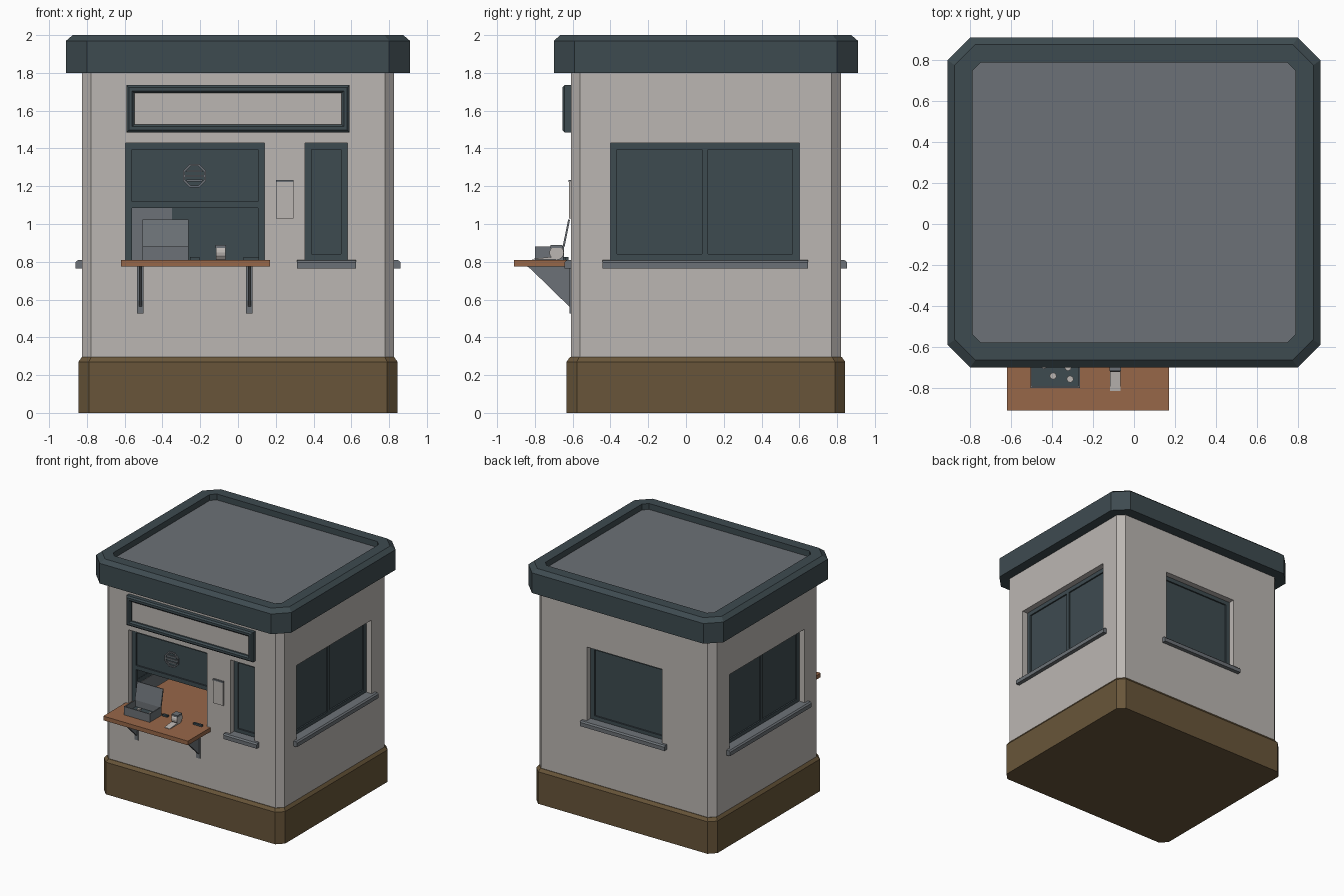
import bpy, bmesh, math
from mathutils import Matrix, Vector

cube = bpy.data.objects.get("Cube")
if cube:
    bpy.data.objects.remove(cube, do_unlink=True)


def material(name, r, g, b):
    m = bpy.data.materials.new(name)
    m.use_nodes = True
    col = [(c / 255) ** 2.2 for c in (r, g, b)] + [1]
    m.diffuse_color = col
    m.node_tree.nodes["Principled BSDF"].inputs["Base Color"].default_value = col
    return m


PLASTER = material("pale plaster", 186, 181, 177)
SLATE = material("dark slate", 64, 76, 81)
GREY = material("metal grey", 108, 113, 118)
BROWN = material("plinth brown", 104, 86, 60)
WOOD = material("counter wood", 150, 103, 74)
CY = 0.105  # middle of the building in depth


def finish(name, bm, mats, M=Matrix()):
    bmesh.ops.recalc_face_normals(bm, faces=bm.faces)
    bm.transform(M)
    me = bpy.data.meshes.new(name)
    bm.to_mesh(me)
    bm.free()
    for m in mats:
        me.materials.append(m)
    ob = bpy.data.objects.new(name, me)
    bpy.context.collection.objects.link(ob)
    return ob


def loft(name, rings, mats, M=Matrix()):
    """Skin a list of point rings; the last cap takes the last material."""
    bm = bmesh.new()
    loops = [[bm.verts.new(p) for p in ring] for ring in rings]
    n = len(loops[0])
    for a, b in zip(loops, loops[1:]):
        for i in range(n):
            j = (i + 1) % n
            bm.faces.new((a[i], a[j], b[j], b[i]))
    bm.faces.new(loops[0])
    bm.faces.new(loops[-1]).material_index = len(mats) - 1
    return finish(name, bm, mats, M)


def boxes(name, spans, mat, M=Matrix()):
    bm = bmesh.new()
    for x0, x1, y0, y1, z0, z1 in spans:
        T = Matrix.Translation(((x0 + x1) / 2, (y0 + y1) / 2, (z0 + z1) / 2))
        S = Matrix.Diagonal((x1 - x0, y1 - y0, z1 - z0, 1))
        bmesh.ops.create_cube(bm, size=1, matrix=T @ S)
    return finish(name, bm, [mat], M)


def extrude(name, profile, x0, x1, mat, M=Matrix()):
    """Extrude a (y, z) profile along x."""
    return loft(name, [[(x, y, z) for y, z in profile] for x in (x0, x1)], [mat], M)


def octagon(hx, hy, c, z):
    return [(x, y + CY, z) for x, y in (
        (hx - c, -hy), (hx, c - hy), (hx, hy - c), (hx - c, hy),
        (c - hx, hy), (-hx, hy - c), (-hx, c - hy), (c - hx, -hy))]


def tower(name, hx, hy, levels, mats):
    return loft(name, [octagon(hx - i, hy - i, c, z) for z, i, c in levels], mats)


# Plinth, walls and roof
tower("plinth", .845, .738, [(0, 0, .055), (.27, 0, .055), (.295, .018, .05)], [BROWN])
body = tower("walls", .827, .715, [(.28, 0, .05), (1.81, 0, .05)], [PLASTER, GREY])
body.data.polygons.foreach_set("material_index", [0] * len(body.data.polygons))
tower("roof", .91, .805, [(1.8, 0, .11), (1.97, 0, .11), (2, .035, .1),
                          (2, .122, .04), (1.95, .122, .04)], [SLATE, GREY])

# Wall frames: local x runs along the wall, local -y points outwards
FRONT = Matrix.Translation((0, CY - .715, 0))
BACK = Matrix.Translation((0, CY + .715, 0)) @ Matrix.Rotation(math.pi, 4, 'Z')
RIGHT = Matrix.Translation((.827, 0, 0)) @ Matrix.Rotation(math.pi / 2, 4, 'Z')
LEFT = Matrix.Translation((-.827, 0, 0)) @ Matrix.Rotation(-math.pi / 2, 4, 'Z')
Z0, Z1, BAR = .80, 1.43, .035
openings = [("service_window", FRONT, -.595, .14), ("narrow_window", FRONT, .355, .58),
            ("back_window", BACK, -.35, .35), ("side_window_a", RIGHT, -.40, .60),
            ("side_window_b", LEFT, -.60, .40)]

# Hollow room and window openings cut from the walls
cutters = [boxes("room_cutter", [(-.75, .75, CY - .638, CY + .638, .32, 1.78)], GREY)]
cutters += [boxes(n + "_cutter", [(a, b, -.05, .12, Z0, Z1)], PLASTER, M)
            for n, M, a, b in openings]
bpy.context.view_layer.objects.active = body
for c in cutters:
    mod = body.modifiers.new("cut", 'BOOLEAN')
    mod.operation = 'DIFFERENCE'
    mod.solver = 'EXACT'
    mod.object = c
    bpy.ops.object.modifier_apply(modifier=mod.name)
for c in cutters:
    bpy.data.objects.remove(c, do_unlink=True)
for p in body.data.polygons:
    pts = [body.data.vertices[v].co for v in p.vertices]
    p.material_index = int(all(abs(v.x) < .752 and abs(v.y - CY) < .64 for v in pts))

# Window frames, panes and sills
SILL = [(.05, .765), (-.033, .765), (-.033, .797), (-.022, .808), (.05, .81)]
for name, M, a, b in openings:
    f0, f1 = .05, .075
    bars = [(a, a + BAR, f0, f1, Z0, Z1), (b - BAR, b, f0, f1, Z0, Z1),
            (a + BAR, b - BAR, f0, f1, Z1 - BAR, Z1)]
    pane_bottom = Z0
    if name == "service_window":
        pane_bottom = 1.09
        bars.append((a + BAR, b - BAR, f0, f1, 1.085, 1.12))
    else:
        bars.append((a + BAR, b - BAR, f0, f1, Z0, Z0 + .04))
        extrude(name + "_sill", SILL, a - .042, b + .045, GREY, M)
    if name.startswith("side"):
        mid = (a + b) / 2
        bars.append((mid - .016, mid + .016, f0, f1, Z0 + .04, Z1 - BAR))
    boxes(name + "_frame", bars, SLATE, M)
    boxes(name + "_pane", [(a + .01, b - .01, .062, .073, pane_bottom, Z1 - .01)], SLATE, M)

# Speaker grille on the upper service pane


def ring8(r, y):
    return [Vector((-.23 + r * math.cos(t), y, 1.255 + r * math.sin(t)))
            for t in [math.pi / 8 + k * math.pi / 4 for k in range(8)]]


loft("speaker_rim", [ring8(.067, .062), ring8(.067, .05), ring8(.055, .05),
                     ring8(.055, .06)], [GREY, SLATE], FRONT)
boxes("speaker_bars", [(-.23 - w, -.23 + w, .052, .062, z - .005, z + .005)
                       for z, w in ((1.28, .042), (1.255, .05), (1.23, .042))], GREY, FRONT)


# Sign box above the windows
def sign_ring(i, y):
    return [(-.59 + i, y, 1.485 + i), (.59 - i, y, 1.485 + i),
            (.59 - i, y, 1.735 - i), (-.59 + i, y, 1.735 - i)]


loft("sign_box", [sign_ring(i, y) for i, y in (
    (0, 0), (0, -.033), (.012, -.045), (.03, -.045), (.042, -.033), (.042, -.018))],
    [SLATE, PLASTER], FRONT)

# Notice sheet with its clip
boxes("notice_sheet", [(.2, .295, -.01, 0, 1.03, 1.225)], PLASTER, FRONT)
boxes("notice_clip", [(.2, .295, -.013, 0, 1.222, 1.234)], GREY, FRONT)

# Counter and brackets
boxes("counter", [(-.62, .17, -.91, -.61, .775, .81), (-.594, .139, -.61, -.05, .775, .81)], WOOD)
for i, x in enumerate((-.517, .06)):
    boxes(f"bracket_plate_{i}", [(x - .018, x + .018, -.618, -.61, .525, .775)], GREY)
    extrude(f"bracket_gusset_{i}", [(-.61, .775), (-.84, .775), (-.82, .76), (-.61, .555)],
            x - .008, x + .008, GREY)

# Open cash box with coins
X0, X1, Y0, Y1, T = -.505, -.263, -.80, -.645, .008
boxes("cash_box", [(X0, X1, Y0, Y0 + T, .81, .88), (X0, X1, Y1 - T, Y1, .81, .88),
                   (X0, X0 + T, Y0 + T, Y1 - T, .81, .88),
                   (X1 - T, X1, Y0 + T, Y1 - T, .81, .88)], GREY)
boxes("cash_box_lining", [(X0 + T, X1 - T, Y0 + T, Y1 - T, .81, .825)], SLATE)
extrude("cash_box_lid", [(-.653, .88), (-.643, .878), (-.614, 1.022), (-.624, 1.024)],
        X0, X1, GREY)
bm = bmesh.new()
for x, y in ((-.395, -.742), (-.312, -.757), (-.322, -.70), (-.44, -.69)):
    bmesh.ops.create_cone(bm, cap_ends=True, segments=8, radius1=.017, radius2=.017,
                          depth=.012, matrix=Matrix.Translation((x, y, .831)))
finish("coins", bm, [PLASTER])

# Receipt roll with its paper tail and cover
bm = bmesh.new()
bmesh.ops.create_cone(bm, cap_ends=True, segments=16, radius1=.038, radius2=.038, depth=.052,
                      matrix=Matrix.Translation((-.091, -.685, .848))
                      @ Matrix.Rotation(math.pi / 2, 4, 'Y'))
finish("receipt_roll", bm, [PLASTER])
extrude("receipt_tail", [(-.69, .812), (-.815, .811), (-.815, .815), (-.72, .825)],
        -.117, -.065, PLASTER)
boxes("receipt_cover", [(-.119, -.063, -.718, -.655, .872, .888)], GREY)

# Pen and card holder lying on the counter
boxes("counter_items", [(.03, .11, -.64, -.622, .81, .825),
                        (-.255, -.205, -.65, -.63, .81, .825)], SLATE)
